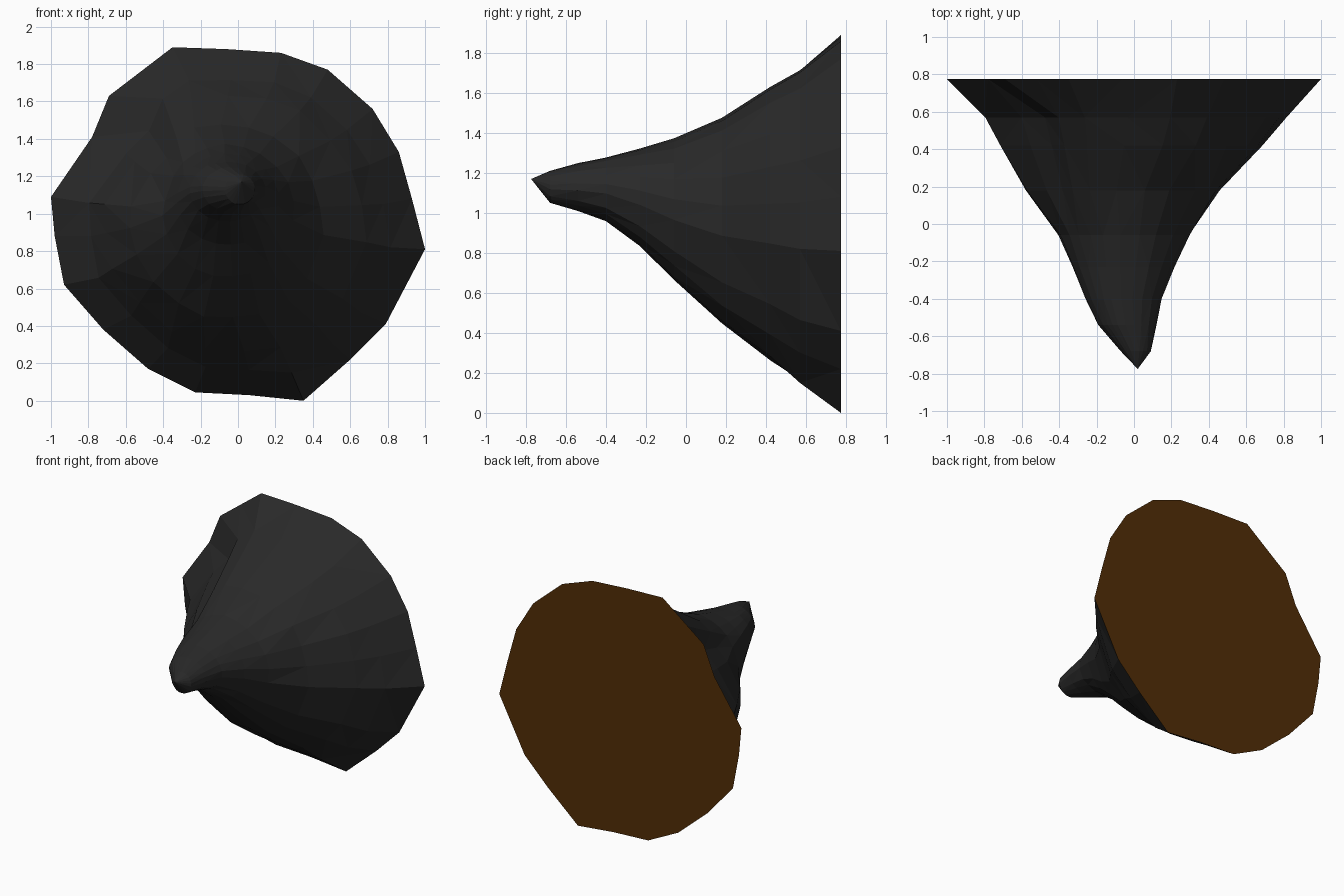
import bpy
import bmesh
import random
from mathutils import Vector

random.seed(4)

default_cube = bpy.data.objects.get("Cube")
if default_cube:
    bpy.data.objects.remove(default_cube, do_unlink=True)


def make_material(name, colour):
    material = bpy.data.materials.new(name)
    material.use_nodes = True
    material.diffuse_color = (*colour, 1)
    shader = next(n for n in material.node_tree.nodes if n.type == "BSDF_PRINCIPLED")
    shader.inputs["Base Color"].default_value = (*colour, 1)
    shader.inputs["Roughness"].default_value = 0.9
    return material


charcoal = make_material("charcoal", (.022, .022, .022))
dark_brown = make_material("dark brown", (.085, .027, .002))

# Irregular outline of the flat back, as x and z
RIM = [(-.35, 1.89), (-.06, 1.88), (.23, 1.86), (.48, 1.77), (.72, 1.56),
       (.86, 1.33), (.93, 1.08), (1, .81), (.79, .41), (.6, .22), (.35, 0),
       (.06, .03), (-.23, .045), (-.48, .17), (-.72, .38), (-.93, .62),
       (-.98, .88), (-1, 1.09), (-.78, 1.41), (-.69, 1.63), (-.52, 1.76)]
HALF_HEIGHT = .945

# Depth of each section with its left, right, bottom and top limits
SECTIONS = [(.775, -1, 1, 0, 1.89), (.57, -.79, .81, .14, 1.73),
            (.42, -.71, .69, .26, 1.63), (.18, -.58, .46, .44, 1.48),
            (-.06, -.4, .3, .66, 1.37), (-.23, -.33, .22, .83, 1.32),
            (-.4, -.26, .15, .96, 1.28), (-.54, -.19, .12, 1.01, 1.25),
            (-.68, -.07, .09, 1.05, 1.21)]
TIP = (.02, -.775, 1.17)

# Outline points that sink into a gully or swell out, on the wide sections only
GULLY_END = .1
RELIEF = {8: -.03, 9: -.04, 18: .05, 19: .11}


def section_ring(bm, section):
    """Fit the outline into one section, rounder towards the tip."""
    y, left, right, bottom, top = section
    distance = SECTIONS[0][0] - y
    centre = Vector(((left + right) / 2, (bottom + top) / 2))
    ring = []
    for i, (rim_x, rim_z) in enumerate(RIM):
        point = Vector((rim_x, rim_z / HALF_HEIGHT - 1))
        point = point.lerp(point.normalized(), min(1, distance * 1.2))
        if distance > 0:
            sink = RELIEF.get(i, 0) if y > GULLY_END else 0
            point *= 1 - sink + random.uniform(-.015, .015)
        x = centre.x + point.x * (right - left) / 2
        z = centre.y + point.y * (top - bottom) / 2
        ring.append(bm.verts.new((x, y, z)))
    return ring


# Faceted flaring horn
bm = bmesh.new()
rings = [section_ring(bm, section) for section in SECTIONS]
count = len(RIM)
for outer, inner in zip(rings, rings[1:]):
    for i in range(count):
        j = (i + 1) % count
        bm.faces.new((outer[i], outer[j], inner[j], inner[i]))

# Pointed tip
tip = bm.verts.new(TIP)
for i in range(count):
    bm.faces.new((rings[-1][i], rings[-1][(i + 1) % count], tip))

# Flat brown back
back = bm.faces.new(rings[0])
back.material_index = 1

bmesh.ops.recalc_face_normals(bm, faces=bm.faces)
sides = [f for f in bm.faces if f is not back]
bmesh.ops.triangulate(bm, faces=sides)

mesh = bpy.data.meshes.new("rock_cone")
bm.to_mesh(mesh)
bm.free()
mesh.materials.append(charcoal)
mesh.materials.append(dark_brown)
rock = bpy.data.objects.new("rock_cone", mesh)
bpy.context.collection.objects.link(rock)
